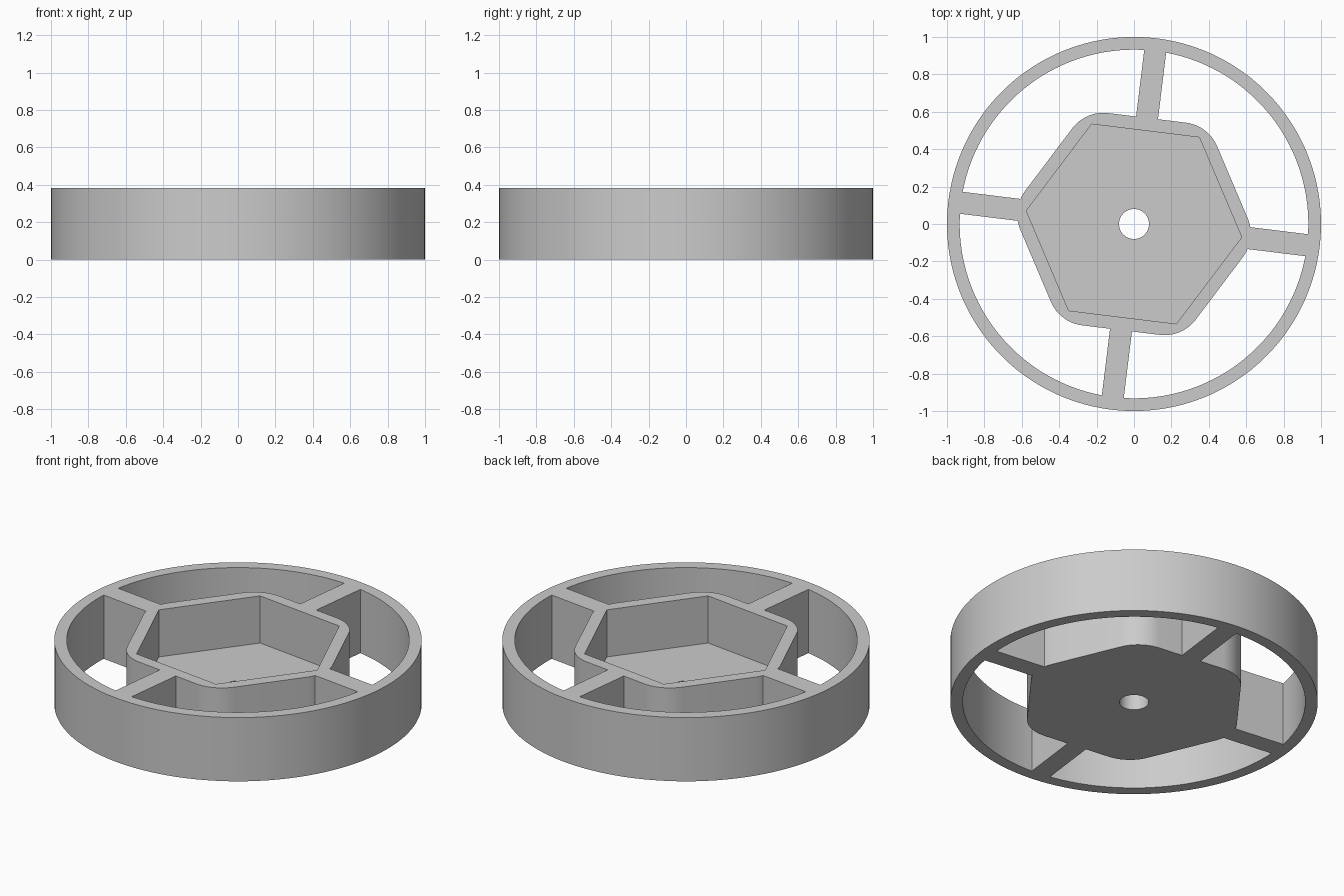
import bpy
import bmesh
import math
from mathutils import Vector

cube = bpy.data.objects.get("Cube")
if cube:
    bpy.data.objects.remove(cube, do_unlink=True)

HEIGHT = 0.383
FLOOR = 0.1
TURN = math.radians(-7)

grey = bpy.data.materials.new("plain grey")
grey.use_nodes = True
grey.diffuse_color = (0.6, 0.6, 0.6, 1)
grey.node_tree.nodes["Principled BSDF"].inputs["Base Color"].default_value = (0.6, 0.6, 0.6, 1)


def polygon(radius, sides):
    """Points of a regular polygon, turned with the whole wheel."""
    return [Vector((radius * math.cos(TURN + math.tau * i / sides),
                    radius * math.sin(TURN + math.tau * i / sides))) for i in range(sides)]


def rounded_hexagon(radius, fillet, steps=12):
    """Hexagon outline with an arc at each corner."""
    points = []
    for i, corner in enumerate(polygon(radius - fillet / math.cos(math.pi / 6), 6)):
        middle = TURN + i * math.pi / 3
        for s in range(steps + 1):
            a = middle + (s / steps - 0.5) * math.pi / 3
            points.append(corner + fillet * Vector((math.cos(a), math.sin(a))))
    return points


def bar(length, width, angle):
    """Rectangle outline centred on the axle."""
    along = Vector((math.cos(angle), math.sin(angle))) * length / 2
    across = Vector((-math.sin(angle), math.cos(angle))) * width / 2
    return [-along - across, along - across, along + across, -along + across]


def prism(name, outline, z0=0.0, z1=HEIGHT):
    """Extrude an outline between two heights."""
    bm = bmesh.new()
    base = bm.faces.new([bm.verts.new((p.x, p.y, z0)) for p in outline])
    top = bmesh.ops.extrude_face_region(bm, geom=[base])["geom"]
    bmesh.ops.translate(bm, vec=(0, 0, z1 - z0),
                        verts=[v for v in top if isinstance(v, bmesh.types.BMVert)])
    bmesh.ops.recalc_face_normals(bm, faces=bm.faces)
    mesh = bpy.data.meshes.new(name)
    bm.to_mesh(mesh)
    bm.free()
    mesh.materials.append(grey)
    obj = bpy.data.objects.new(name, mesh)
    bpy.context.collection.objects.link(obj)
    return obj


def combine(target, tool, operation):
    """Apply a boolean and discard the tool."""
    mod = target.modifiers.new(operation, "BOOLEAN")
    mod.operation = operation
    mod.solver = "EXACT"
    mod.object = tool
    bpy.context.view_layer.objects.active = target
    bpy.ops.object.modifier_apply(modifier=mod.name)
    bpy.data.objects.remove(tool, do_unlink=True)


# Outer rim
wheel = prism("spoked_wheel", polygon(1.0, 128))
combine(wheel, prism("rim_opening", polygon(0.932, 128), -0.1, HEIGHT + 0.1), "DIFFERENCE")

# Hub with four spokes reaching into the rim
hub = prism("hub", rounded_hexagon(0.66, 0.21))
for quarter in range(2):
    spoke = prism("spoke_pair", bar(1.93, 0.118, TURN + quarter * math.pi / 2))
    combine(hub, spoke, "UNION")
combine(wheel, hub, "UNION")

# Hexagonal pocket and axle hole
combine(wheel, prism("pocket", polygon(0.58, 6), FLOOR, HEIGHT + 0.1), "DIFFERENCE")
combine(wheel, prism("axle_hole", polygon(0.08, 48), -0.1, HEIGHT + 0.1), "DIFFERENCE")

# Smooth curved walls, crisp edges
bpy.ops.object.select_all(action="DESELECT")
wheel.select_set(True)
bpy.context.view_layer.objects.active = wheel
bpy.ops.object.shade_smooth_by_angle(angle=math.radians(25))
